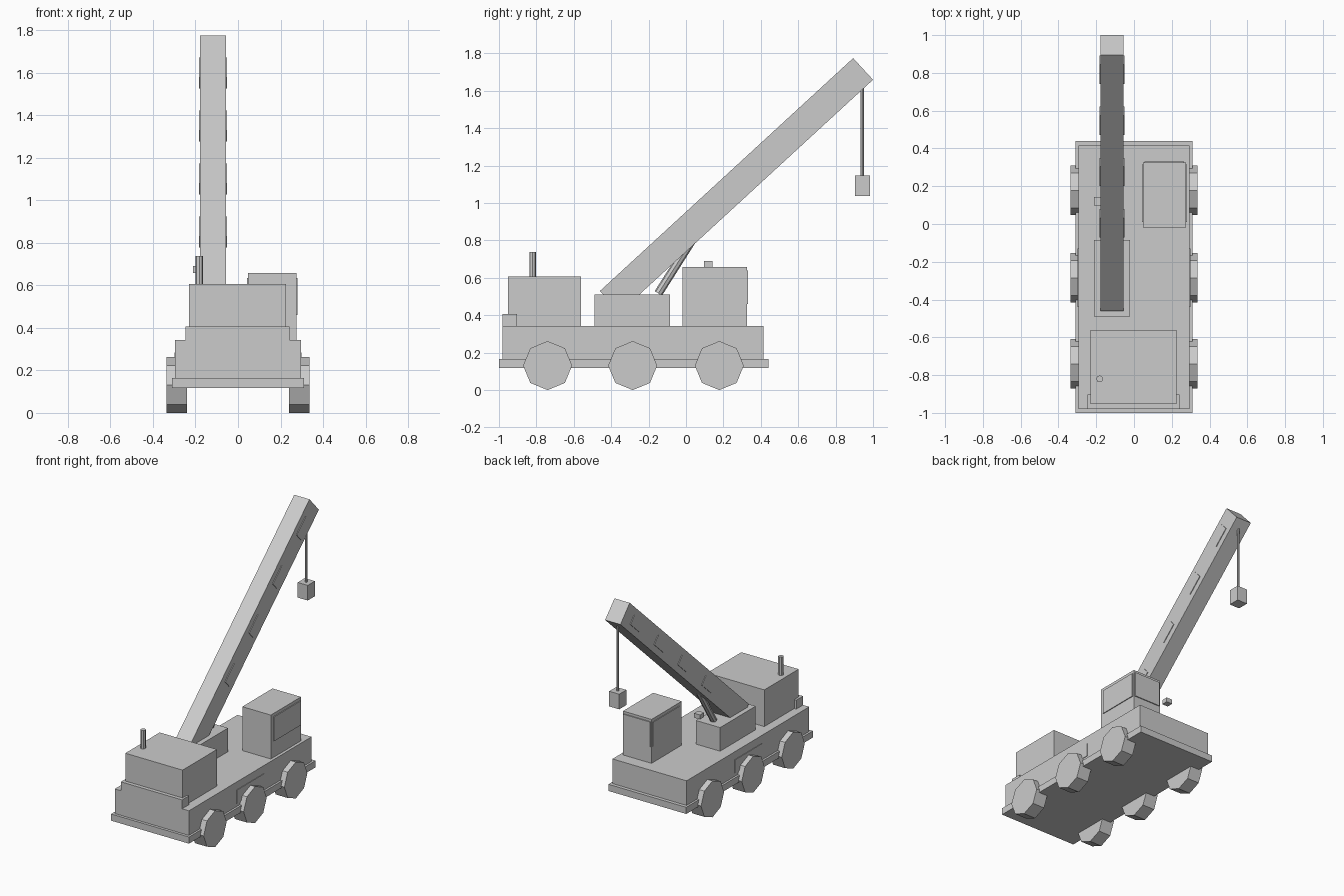
import bpy, math
from mathutils import Matrix, Vector

cube = bpy.data.objects.get("Cube")
if cube:
    bpy.data.objects.remove(cube, do_unlink=True)

grey = bpy.data.materials.new("light_grey")
grey.use_nodes = True
COLOUR = (0.6, 0.6, 0.6, 1)
grey.diffuse_color = COLOUR
grey.node_tree.nodes["Principled BSDF"].inputs["Base Color"].default_value = COLOUR


def finish(name):
    ob = bpy.context.object
    ob.name = name
    ob.data.materials.clear()
    ob.data.materials.append(grey)
    return ob


def box(name, x, y, z):
    """Box from (min, max) ranges."""
    bpy.ops.mesh.primitive_cube_add(size=1)
    ob = finish(name)
    size = [r[1] - r[0] for r in (x, y, z)]
    mid = [(r[0] + r[1]) / 2 for r in (x, y, z)]
    ob.data.transform(Matrix.Translation(mid) @ Matrix.Diagonal((*size, 1)))
    return ob


def rod(name, a, b, radius, sides=8):
    """Straight cylinder between two points."""
    a, b = Vector(a), Vector(b)
    bpy.ops.mesh.primitive_cylinder_add(vertices=sides, radius=radius, depth=(b - a).length)
    ob = finish(name)
    turn = (b - a).to_track_quat('Z', 'Y').to_matrix().to_4x4()
    ob.data.transform(Matrix.Translation((a + b) / 2) @ turn)
    return ob


# Chassis
box("skirt", (-0.31, 0.31), (-1, 0.44), (0.117, 0.165))
box("chassis", (-0.295, 0.295), (-0.98, 0.415), (0.14, 0.342))
for side, label in ((1, "left"), (-1, "right")):
    xs = sorted((side * 0.29, side * 0.299))
    box(f"{label}_side_panel", xs, (-0.44, -0.13), (0.19, 0.285))
    # Octagonal wheels
    for y, place in ((-0.74, "front"), (-0.285, "middle"), (0.178, "rear")):
        rod(f"{label}_{place}_wheel", (side * 0.24, y, 0.131), (side * 0.336, y, 0.131), 0.131)

# Engine housing, ledge and exhaust
box("engine_housing", (-0.23, 0.226), (-0.953, -0.562), (0.34, 0.606))
box("front_ledge", (-0.246, 0.241), (-0.98, -0.903), (0.34, 0.406))
rod("exhaust_pipe", (-0.182, -0.82, 0.6), (-0.182, -0.82, 0.738), 0.018)

# Operator cab with thin window plates
box("cab", (0.047, 0.274), (-0.018, 0.325), (0.34, 0.658))
box("cab_left_window", (0.27, 0.28), (0.01, 0.315), (0.46, 0.635))
box("cab_right_window", (0.042, 0.05), (0.01, 0.315), (0.46, 0.635))
box("cab_rear_window", (0.055, 0.266), (0.32, 0.332), (0.46, 0.64))

# Crane base and boom, laid along local y then tilted
box("crane_base", (-0.212, -0.02), (-0.49, -0.085), (0.34, 0.512))
BOOM_X = -0.117
LENGTH, THICK = 1.839, 0.157
tilt = Matrix.Translation((BOOM_X, -0.46, 0.53)) @ Matrix.Rotation(math.radians(42.6), 4, 'X')
boom = box("boom", (-0.061, 0.061), (0, LENGTH), (-THICK, 0))
boom.data.transform(tilt)
for i in range(4):
    mid = LENGTH * (0.304 + 0.2 * i)
    for side, label in ((1, "left"), (-1, "right")):
        xs = sorted((side * 0.058, side * 0.066))
        plate = box(f"boom_{label}_plate_{i + 1}", xs, (mid - 0.07, mid + 0.07),
                    (-THICK / 2 - 0.035, -THICK / 2 + 0.035))
        plate.data.transform(tilt)

# Lift strut, marker block, cable and hook block
rod("lift_strut", (BOOM_X, -0.148, 0.517), (BOOM_X, 0.05, 0.83), 0.023)
box("marker_block", (-0.212, -0.165), (0.097, 0.143), (0.658, 0.69))
rod("cable", (BOOM_X, 0.943, 1.13), (BOOM_X, 0.943, 1.66), 0.009)
box("hook_block", (BOOM_X - 0.04, BOOM_X + 0.04), (0.903, 0.984), (1.037, 1.146))
